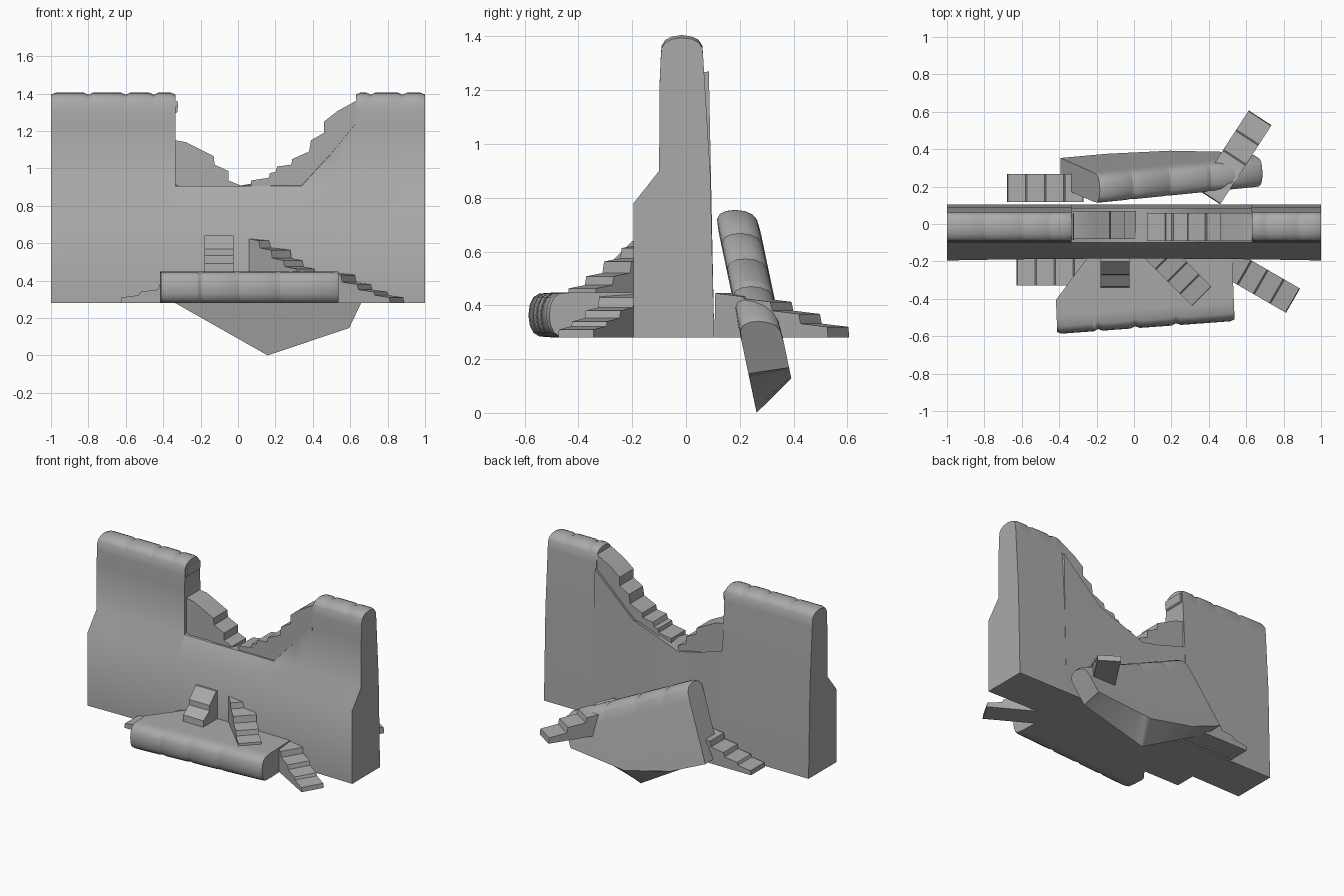
import bpy, bmesh, math
from mathutils import Vector

if "Cube" in bpy.data.objects:
    bpy.data.objects.remove(bpy.data.objects["Cube"], do_unlink=True)

stone = bpy.data.materials.new("grey_stone")
stone.use_nodes = True
stone.diffuse_color = (0.4, 0.4, 0.4, 1)
stone.node_tree.nodes["Principled BSDF"].inputs["Base Color"].default_value = stone.diffuse_color

BASE = 0.28


def loft(name, rings):
    """Skin matching closed rings and cap both ends."""
    bm = bmesh.new()
    rows = [[bm.verts.new(p) for p in ring] for ring in rings]
    n = len(rows[0])
    for a, b in zip(rows, rows[1:]):
        for i in range(n):
            j = (i + 1) % n
            bm.faces.new((a[i], a[j], b[j], b[i]))
    bm.faces.new(rows[0])
    bm.faces.new(rows[-1])
    bmesh.ops.recalc_face_normals(bm, faces=bm.faces)
    mesh = bpy.data.meshes.new(name)
    bm.to_mesh(mesh)
    bm.free()
    mesh.materials.append(stone)
    ob = bpy.data.objects.new(name, mesh)
    bpy.context.collection.objects.link(ob)
    bpy.ops.object.select_all(action='DESELECT')
    ob.select_set(True)
    bpy.context.view_layer.objects.active = ob
    bpy.ops.object.shade_smooth_by_angle(angle=math.radians(40))
    return ob


def interp(knots, u):
    for (a, va), (b, vb) in zip(knots, knots[1:]):
        if u <= b:
            return va + (vb - va) * (u - a) / (b - a)
    return knots[-1][1]


def coping(w, sink):
    """Rounded wall top as (across, depth) points, front to back."""
    half = [(1, .10), (.95, .04 + sink), (.78, .018 + sink), (.45, .005 + sink)]
    front = [(-t * w, s) for t, s in half]
    return front + [(0, sink)] + [(-t, s) for t, s in reversed(front)]


def stations(joints, extra=()):
    """Positions and joint sinks along a row of coping stones."""
    out = [(u, 0) for u in extra]
    for a, b in zip(joints, joints[1:]):
        out += [(a + .002, .01), (a + .025, 0), (b - .025, 0), (b - .002, .01)]
    return sorted(out)


# Standing wall: two full-height ends
def tower(name, joints):
    rings = []
    for x, sink in stations(joints):
        lean = -.01 * x * x
        sec = [(-.185 + lean, BASE), (-.185 + lean, .78), (-.1, .9), (-.098, 1.22)]
        sec += [(-.015 + t, 1.405 - s) for t, s in coping(.08, sink)]
        sec += [(.09, .9), (.105, BASE)]
        rings.append([(x, y, z) for y, z in sec])
    rings[0] = [(joints[0], y, z) for _, y, z in rings[0]]
    rings[-1] = [(joints[-1], y, z) for _, y, z in rings[-1]]
    loft(name, rings)


tower("wall_right_end", [-1, -.8, -.6, -.45, -.335])
tower("wall_left_end", [.63, .71, .88, 1])

# Broken middle of the wall
front_top = [(-.335, .905), (.34, .905), (.5, 1.08), (.63, 1.24)]
back_top = [(-.335, .97), (-.15, .91), (0, .875), (.34, 1.0), (.63, 1.27)]
rings = []
for x in (-.335, -.15, 0, .17, .34, .5, .63):
    lean = -.01 * x * x
    sec = [(-.185 + lean, BASE), (-.185 + lean, .78), (-.1, .9),
           (-.098, interp(front_top, x)), (.085, interp(back_top, x)), (.105, BASE)]
    rings.append([(x, y, z) for y, z in sec])
loft("wall_broken_middle", rings)


def slab(name, outline, y0, y1):
    loft(name, [[(x, y, z) for x, z in outline] for y in (y0, y1)])


# Stepped rubble in the breach
slab("breach_rubble_right",
     [(-.335, .9), (-.335, 1.15), (-.28, 1.14), (-.22, 1.11), (-.13, 1.065), (-.125, 1.02),
      (-.05, .985), (-.05, .935), (.01, .91), (.01, .87)], -.08, .07)
slab("breach_steps_left",
     [(.07, .88), (.07, .935), (.165, .95), (.17, .975), (.2, .98), (.21, 1.01), (.285, 1.02),
      (.29, 1.05), (.38, 1.09), (.39, 1.15), (.46, 1.19), (.46, 1.25), (.53, 1.305),
      (.63, 1.36), (.63, 1.2), (.5, 1.05), (.34, .89)], -.092, .06)
slab("broken_edge_stone",
     [(-.34, 1.29), (-.325, 1.3), (-.32, 1.34), (-.325, 1.36), (-.34, 1.36)], -.085, .055)


# Fallen wall fragments with a rounded coping along one edge
def fragment(name, origin, along, down, across, w, joints, front, back):
    o, a, d, t = map(Vector, (origin, along, down, across))
    rings = []
    for u, sink in stations(joints, [k[0] for k in front + back if 0 < k[0] < joints[-1]]):
        sec = [(-w, interp(front, u))] + coping(w, sink) + [(w, interp(back, u))]
        rings.append([o + a * u + d * s + t * q for q, s in sec])
    loft(name, rings)


fragment("fallen_front_slab", (-.412, -.588, .364), (.997, .073, 0), (-.04, .998, 0),
         (0, 0, 1), .084, [0, .22, .42, .64, .955],
         [(0, .18), (.2, .42), (.955, .37)], [(0, .18), (.2, .42), (.955, .37)])

LEAN = -.21
fragment("fallen_back_slab", (-.18, .18, .765), (.903, -.43 * LEAN, -.43),
         (-.43, -.903 * LEAN, -.903), (0, 1, 0), .078, [0, .2, .42, .66, .967],
         [(0, .5), (.634, .545), (.967, .224)],
         [(0, .5), (.27, .49), (.61, .415), (.967, .2)])


# Loose flights of steps, descending from their start
def flight(name, start, degrees, tops, run, width=.15, base=BASE):
    c, s = math.cos(math.radians(degrees)), math.sin(math.radians(degrees))
    profile = [(0, base)]
    for i, z in enumerate(tops):
        profile += [(i * run + .004, z), ((i + 1) * run - .004, z - .012)]
    profile.append((len(tops) * run, base))
    loft(name, [[(start[0] + u * c - v * s, start[1] + u * s + v * c, z) for u, z in profile]
                for v in (-width / 2, width / 2)])


LOW = [.442, .392, .352, .322]
flight("front_right_steps", (-.22, -.255), 180, LOW, .102)
flight("front_left_steps", (.504, -.21), -30, LOW, .1)
flight("back_right_steps", (-.27, .192), 180, LOW, .102)
flight("back_left_steps", (.4, .145), 57, [.445, .425, .38, .332], .126, .145)
flight("front_middle_steps", (.1, -.125), -45, [.625, .575, .52, .475], .093, .145, .43)

# Small tilted step block on the front slab
block = [(-.16, .43), (-.16, .64), (-.2, .64), (-.27, .57), (-.272, .535), (-.335, .49), (-.34, .43)]
loft("tilted_step_block", [[(x, y, z) for y, z in block] for x in (-.18, -.025)])
